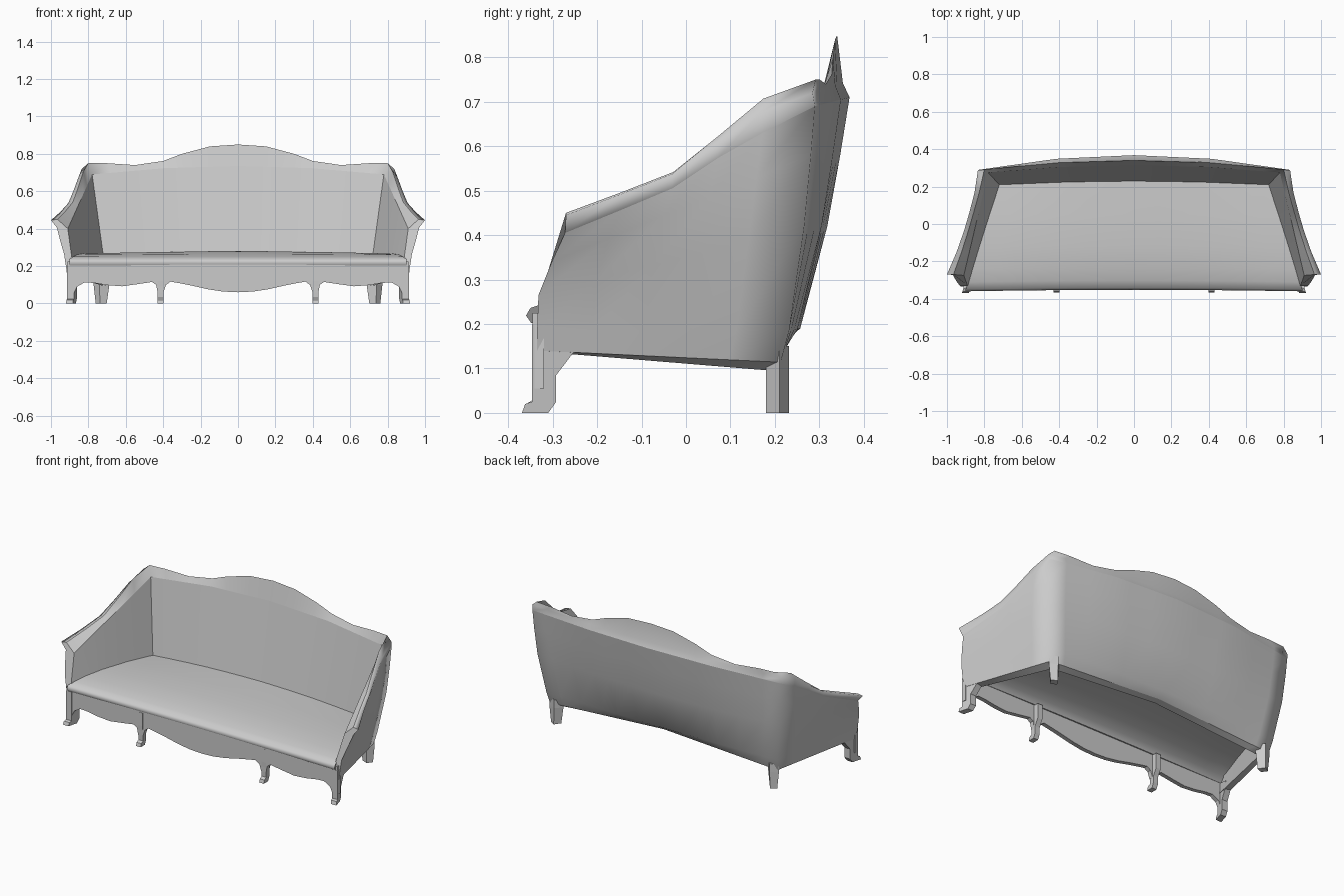
import bpy, bmesh, math
from mathutils import Vector

cube = bpy.data.objects.get("Cube")
if cube:
    bpy.data.objects.remove(cube)

grey = bpy.data.materials.new("plain_grey")
grey.use_nodes = True
grey.diffuse_color = (0.6, 0.6, 0.6, 1)
grey.node_tree.nodes["Principled BSDF"].inputs["Base Color"].default_value = (0.6, 0.6, 0.6, 1)


def finish(name, bm):
    bmesh.ops.recalc_face_normals(bm, faces=bm.faces)
    mesh = bpy.data.meshes.new(name)
    bm.to_mesh(mesh)
    bm.free()
    mesh.materials.append(grey)
    obj = bpy.data.objects.new(name, mesh)
    bpy.context.collection.objects.link(obj)
    return obj


def loft(name, rings, sharp_rows=(), sharp_rings=(), crease_from=0, smooth=True):
    """Skin closed sections; chosen rows and the inner part of chosen rings stay sharp."""
    bm = bmesh.new()
    vs = [[bm.verts.new(p) for p in ring] for ring in rings]
    n = len(rings[0])
    for a, b in zip(vs, vs[1:]):
        for i in range(n):
            j = (i + 1) % n
            bm.faces.new((a[i], a[j], b[j], b[i])).smooth = smooth
    caps = [bm.faces.new(vs[0]), bm.faces.new(vs[-1])]
    for cap in caps:
        for e in cap.edges:
            e.smooth = False
    for a, b in zip(vs, vs[1:]):
        for r in sharp_rows:
            bm.edges.get((a[r], b[r])).smooth = False
    for k in sharp_rings:
        for i in range(crease_from, n - 1):
            bm.edges.get((vs[k][i], vs[k][i + 1])).smooth = False
    return finish(name, bm)


def prism(name, outline, direction):
    """Extrude a flat outline along a direction."""
    bm = bmesh.new()
    face = bm.faces.new([bm.verts.new(p) for p in outline])
    ext = bmesh.ops.extrude_face_region(bm, geom=[face])
    bmesh.ops.translate(bm, vec=direction,
                        verts=[v for v in ext["geom"] if isinstance(v, bmesh.types.BMVert)])
    return finish(name, bm)


def mirror_x(points):
    return [Vector((-p[0], p[1], p[2])) for p in points]


# Shell sections: bottom, low, mid, upper, under lip, tip, crest, inner rim, seat line, inner bottom
arm_front = [(.912, -.335, .14), (.918, -.335, .185), (.93, -.332, .265), (.952, -.302, .34),
             (.968, -.272, .405), (1, -.27, .445), (.965, -.27, .45), (.91, -.275, .40),
             (.89, -.33, .255), (.87, -.33, .138)]
corner = [(.765, .213, .114), (.777, .232, .185), (.813, .266, .42), (.825, .281, .58),
          (.83, .29, .69), (.835, .285, .72), (.80, .292, .75), (.78, .275, .69),
          (.72, .21, .255), (.725, .18, .096)]
centre = [(0, .215, .16), (0, .257, .19), (0, .318, .42), (0, .347, .58), (0, .368, .71),
          (0, .353, .742), (0, .34, .85), (0, .315, .735), (0, .225, .255), (0, .175, .155)]
BOTTOM, LIP, TIP, CREST, INNER_BOTTOM = 0, 4, 5, 6, 9

half = []
# Arm stations, with the sag and inward bow of the arm roll
for f, lift, bow in ((0, 0, 0), (.22, -.02, .016), (.43, -.037, .022), (.61, -.01, .021),
                     (.79, .02, .017), (1, 0, 0)):
    ring = [Vector(a).lerp(Vector(b), f) for a, b in zip(arm_front, corner)]
    ring[LIP] += Vector((-bow * .5, 0, min(lift, 0) * .6))
    ring[TIP] += Vector((-bow, 0, lift * .7))
    ring[CREST] += Vector((-bow * .5, 0, lift))
    half.append(ring)
# Back stations: a shallow three-facet bow in plan, with the serpentine crest
for x, top in ((.7, .75), (.55, .74), (.4, .762), (.3, .80), (.15, .84), (0, .85)):
    g = x / .8
    ring = []
    for i, (a, b) in enumerate(zip(corner, centre)):
        blend = 1 - g if i in (BOTTOM, INNER_BOTTOM) else min(1.5 * (1 - g), 1 - g / 2)
        p = Vector(a).lerp(Vector(b), blend)
        p.x = a[0] * g
        ring.append(p)
    ring[CREST].z = top
    half.append(ring)
rings = half + [mirror_x(r) for r in reversed(half[:-1])]
loft("back_and_arms", rings, sharp_rows=(0, 4, 6, 7, 8, 9),
     sharp_rings=(5, len(rings) - 6), crease_from=7)

# Seat, a thin shell: y, z, half width, crown
seat_profile = [(.235, .252, .725, .026), (.05, .264, .80, .016), (-.12, .266, .85, .012),
                (-.24, .26, .875, .005), (-.31, .25, .89, 0), (-.35, .236, .90, 0),
                (-.36, .219, .90, 0), (-.348, .202, .90, 0), (-.32, .202, .89, 0),
                (-.29, .235, .87, 0), (-.12, .248, .84, .012), (.05, .246, .79, .016),
                (.2, .236, .73, .024)]
seat_rings = []
for k in range(13):
    u = k / 6 - 1
    seat_rings.append([(w * u, y + (.008 * (1 - u * u) if y < -.3 else 0), z + c * (1 - u * u))
                       for y, z, w, c in seat_profile])
loft("seat", seat_rings, sharp_rows=(0, 7, 8, 12))

# Scalloped front apron
scallop = [(0, .06), (.08, .064), (.16, .076), (.24, .094), (.31, .108), (.36, .117), (.385, .1),
           (.398, .06), (.43, .06), (.438, .1), (.46, .115), (.54, .103), (.62, .092), (.7, .098),
           (.77, .11), (.82, .113), (.86, .09), (.877, .055), (.912, .055), (.912, .225)]
right_side = [(x, -.345, z) for x, z in scallop]
prism("front_apron", right_side + mirror_x(reversed(right_side[1:])), (0, .025, 0))

# Front legs with forward toes; the corner ones follow the splay of the arms
corner_leg = [(-.346, .2), (-.346, .025), (-.362, .02), (-.369, 0), (-.31, 0), (-.292, .025),
              (-.292, .085), (-.25, .14), (-.25, .18), (-.32, .2)]
middle_leg = [(-.346, .12), (-.343, .03), (-.36, .02), (-.366, 0), (-.325, 0), (-.312, .03),
              (-.312, .07), (-.29, .11), (-.29, .2), (-.346, .2)]
# Back leg section set cornerwise: top and foot share the same depth
back_leg_top = [(.74, .18), (.772, .21), (.725, .232), (.688, .195)]
for side, label in ((1, "left"), (-1, "right")):
    for part, profile, x, width, splay in (("corner", corner_leg, .876, .037, .265),
                                           ("middle", middle_leg, .399, .031, 0)):
        prism(f"{label}_{part}_front_leg",
              [(side * (x - splay * (y + .345)), y, z) for y, z in profile],
              (side * width, 0, 0))
    # Tapered back leg
    leg = [[(side * (.735 + (x - .735) * s), y, z) for x, y in back_leg_top]
           for z, s in ((0, .7), (.1, 1), (.15, 1))]
    loft(f"{label}_back_leg", leg, smooth=False)
